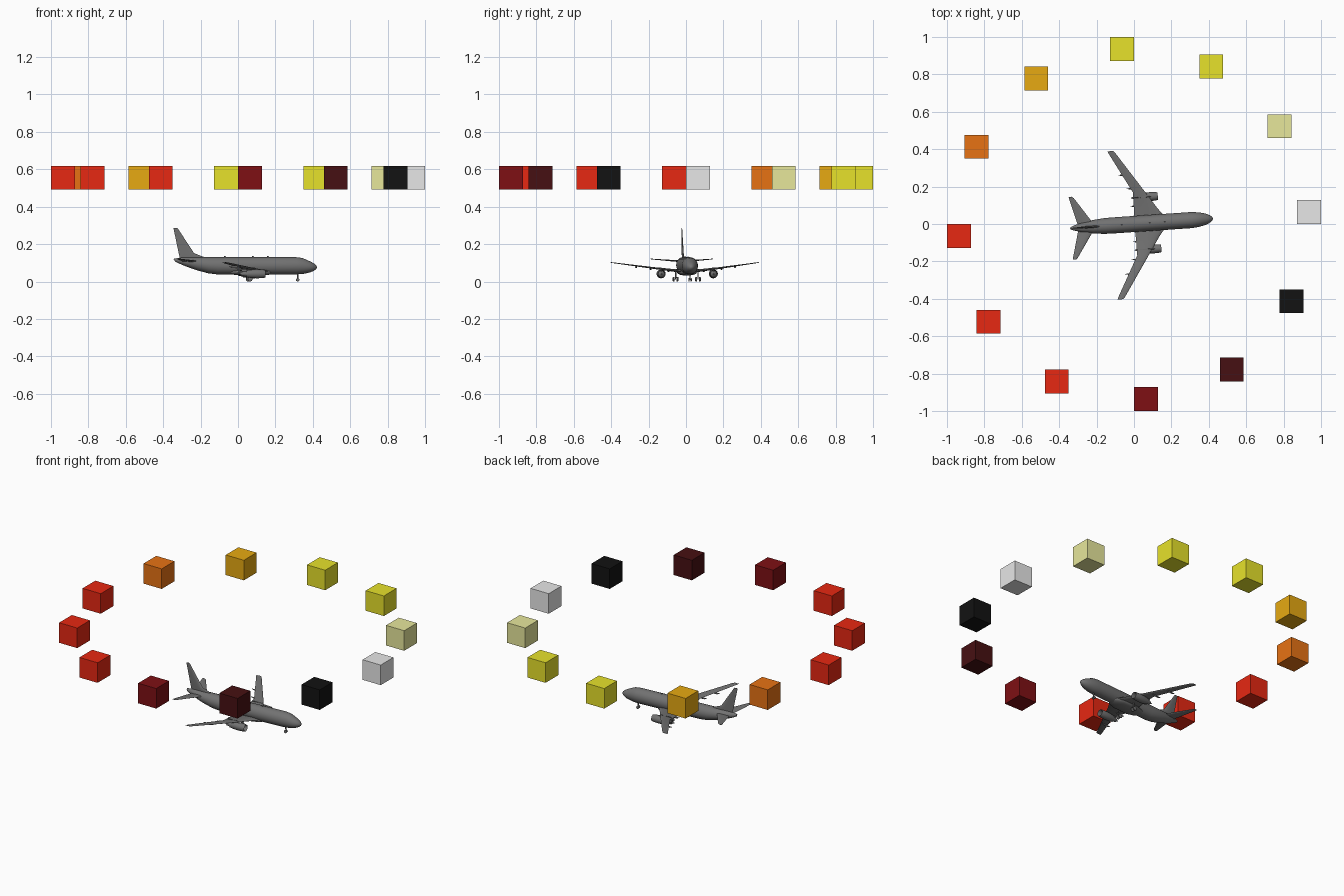
import bpy, bmesh, math
from math import sin, cos, pi, radians

cube = bpy.data.objects.get("Cube")
if cube:
    bpy.data.objects.remove(cube, do_unlink=True)

HEADING = radians(3.9)   # the airliner and the ring share this turn


def material(name, r, g, b):
    m = bpy.data.materials.new(name)
    m.use_nodes = True
    m.diffuse_color = (r, g, b, 1)
    bsdf = next(n for n in m.node_tree.nodes if n.type == 'BSDF_PRINCIPLED')
    bsdf.inputs["Base Color"].default_value = (r, g, b, 1)
    return m


airframe = material("airframe grey", .168, .168, .168)
light_grey = material("light grey", .8, .8, .8)
khaki = material("pale khaki", .8, .8, .33)
yellow = material("yellow", .8, .76, .024)
amber = material("amber", .8, .4, .006)
orange = material("orange", .8, .17, .007)
red = material("red", .8, .021, .006)
maroon = material("maroon", .21, .005, .007)
dark_maroon = material("dark maroon", .062, .005, .006)
black = material("black", .006, .006, .006)


def loft(name, rings, angle=35):
    """Skin equal-length closed rings, cap both ends, turn to the heading."""
    bm = bmesh.new()
    loops = [[bm.verts.new(p) for p in ring] for ring in rings]
    n = len(loops[0])
    for a, b in zip(loops, loops[1:]):
        for i in range(n):
            j = (i + 1) % n
            bm.faces.new((a[i], a[j], b[j], b[i]))
    bm.faces.new(loops[0])
    bm.faces.new(loops[-1])
    bmesh.ops.recalc_face_normals(bm, faces=bm.faces)
    me = bpy.data.meshes.new(name)
    bm.to_mesh(me)
    bm.free()
    me.materials.append(airframe)
    ob = bpy.data.objects.new(name, me)
    bpy.context.collection.objects.link(ob)
    ob.rotation_euler.z = HEADING
    bpy.ops.object.select_all(action='DESELECT')
    ob.select_set(True)
    bpy.context.view_layer.objects.active = ob
    bpy.ops.object.shade_smooth_by_angle(angle=radians(angle))
    return ob


def body(name, stations, y=0, n=24):
    """Round body along x from (x, centre z, half width, half height)."""
    return loft(name, [[(x, y + ry * cos(2 * pi * i / n), z + rz * sin(2 * pi * i / n))
                        for i in range(n)] for x, z, ry, rz in stations])


def foil(lead, trail, thick):
    """Aerofoil outline as (x, offset) pairs."""
    half = [(.04, .45), (.15, .85), (.35, 1), (.65, .65)]
    pts = [(0, 0)] + half + [(1, .04), (1, -.04)] + [(u, -v) for u, v in reversed(half)]
    return [(lead + (trail - lead) * u, v * thick / 2) for u, v in pts]


def wing(name, sections, side):
    """Flat surface from (y, lead x, trail x, z, thickness)."""
    loft(name, [[(x, side * y, z + d) for x, d in foil(a, b, t)]
                for y, a, b, z, t in sections])


def fin(name, sections, y=0):
    """Upright surface from (z, lead x, trail x, thickness)."""
    loft(name, [[(x, y + d, z) for x, d in foil(a, b, t)] for z, a, b, t in sections])


def wheel(name, x, y, r, w):
    loft(name, [[(x + q * cos(pi * i / 8), y + dy, r + q * sin(pi * i / 8)) for i in range(16)]
                for dy, q in ((-w, r * .75), (-w * .6, r), (w * .6, r), (w, r * .75))])


# Fuselage, nose to tail
body("fuselage", [
    (.423, .076, .002, .002), (.419, .076, .010, .010), (.408, .077, .019, .019),
    (.390, .078, .028, .028), (.370, .080, .034, .035), (.345, .083, .039, .043),
    (.310, .084, .043, .046), (.200, .084, .043, .046), (-.110, .084, .043, .046),
    (-.160, .087, .042, .043), (-.220, .095, .036, .035), (-.280, .105, .025, .024),
    (-.320, .112, .014, .014), (-.340, .116, .006, .007)])
body("belly_fairing", [
    (.190, .052, .010, .006), (.165, .050, .036, .014), (.120, .049, .050, .017),
    (.020, .049, .050, .017), (-.030, .050, .036, .013), (-.065, .052, .010, .006)])

# Tail fin with its sloping fillet
fin("tail_fin", [(.105, -.165, -.312, .012), (.132, -.185, -.313, .012),
                 (.152, -.236, -.318, .011), (.286, -.324, -.346, .004)])

# Roof and belly aerials
for k, (x, z) in enumerate(((.17, .128), (.09, .128), (-.06, .128))):
    fin(f"aerial_{k}", [(z, x, x - .014, .003), (z + .008, x - .008, x - .014, .002)])

for side, label in ((1, "left"), (-1, "right")):
    # Wings and tailplanes
    wing(f"{label}_wing", [(0, .175, .002, .052, .018), (.045, .155, .003, .057, .017),
                           (.075, .131, .005, .060, .014), (.168, .070, .006, .071, .010),
                           (.390, -.077, -.113, .101, .004), (.397, -.086, -.115, .102, .002)], side)
    wing(f"{label}_tailplane", [(0, -.205, -.296, .107, .010),
                                (.160, -.312, -.338, .120, .004),
                                (.168, -.322, -.339, .121, .002)], side)

    # Flap track fairings
    for k, (y, x, z) in enumerate(((.095, .006, .058), (.19, -.008, .069), (.265, -.048, .080))):
        body(f"{label}_flap_fairing_{k}", [
            (x + .045, z, .001, .001), (x + .025, z - .003, .004, .005),
            (x, z - .003, .004, .005), (x - .018, z, .001, .001)], side * y, 10)

    # Engine with hollow intake, exhaust cone and pylon
    ey, ez = side * .14, .041
    body(f"{label}_engine", [(x, ez, r, r) for x, r in (
        (.118, .003), (.108, .017), (.132, .018), (.137, .020), (.128, .022), (.095, .024),
        (.060, .022), (.035, .018), (.034, .014), (.012, .011), (.011, .008), (-.006, .002))], ey)
    fin(f"{label}_pylon", [(.052, .115, .015, .007), (.064, .105, .005, .007),
                           (.074, .080, .015, .006)], ey)

    # Main gear and nose wheels
    for k, dy in enumerate((-.010, .010)):
        wheel(f"{label}_main_wheel_{k}", .06, side * .06 + dy, .0125, .005)
    fin(f"{label}_main_strut", [(.010, .064, .056, .007), (.062, .065, .055, .008)], side * .06)
    wheel(f"{label}_nose_wheel", .32, side * .006, .009, .003)
fin("nose_strut", [(.008, .323, .317, .005), (.045, .324, .316, .006)])

# Ring of twelve coloured cubes around the airliner
ring = [light_grey, khaki, yellow, yellow, amber, orange,
        red, red, red, maroon, dark_maroon, black]
for k, mat in enumerate(ring):
    a = HEADING + k * pi / 6
    bpy.ops.mesh.primitive_cube_add(size=.127, location=(.938 * cos(a), .938 * sin(a), .555))
    ob = bpy.context.object
    ob.name = f"ring_cube_{k}"
    ob.data.materials.append(mat)
